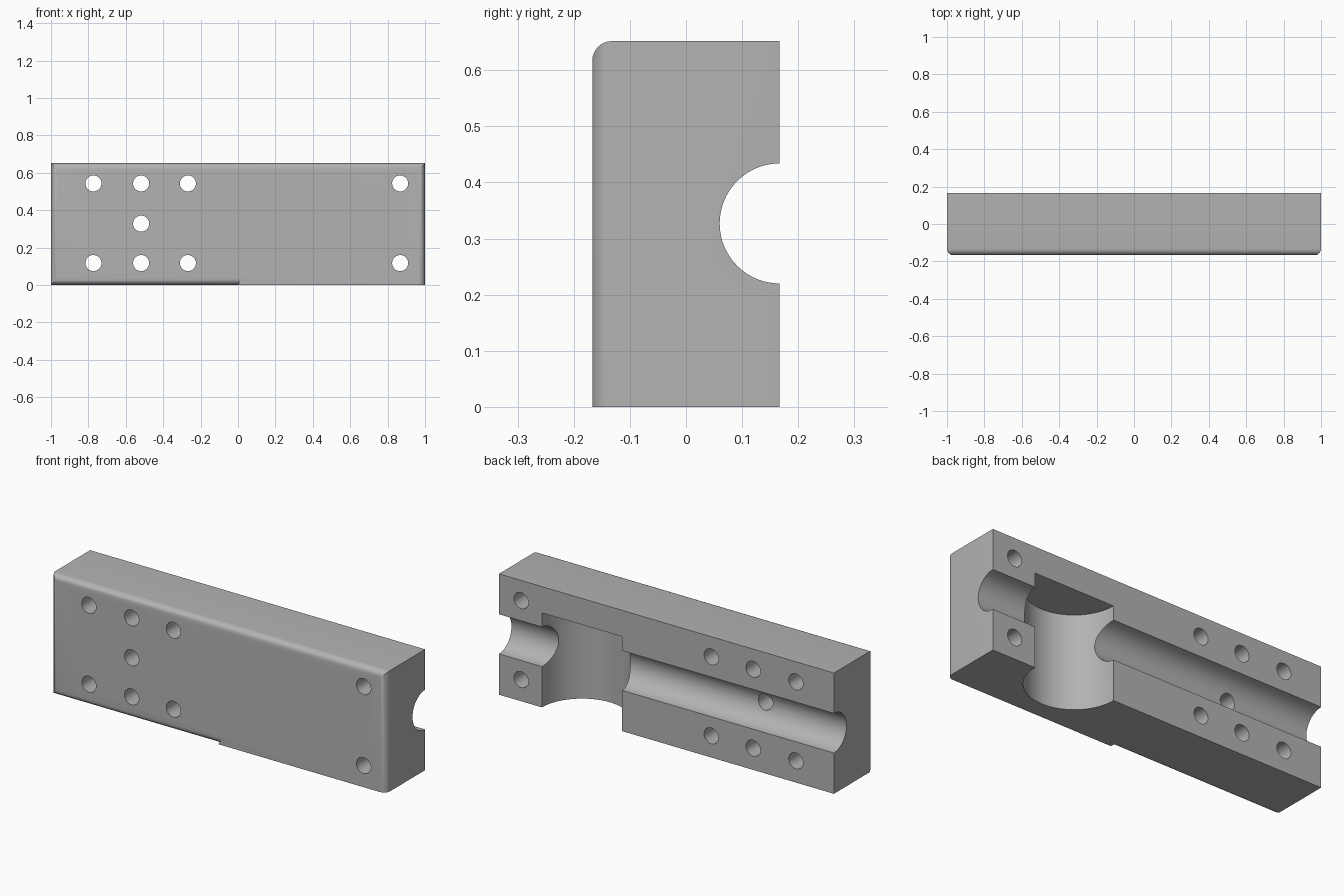
import bpy, bmesh
from math import pi, sin, cos, radians
from mathutils import Matrix, Vector

if "Cube" in bpy.data.objects:
    bpy.data.objects.remove(bpy.data.objects["Cube"], do_unlink=True)

HALF_Y, HEIGHT, FILLET = 0.167, 0.652, 0.035
CHANNEL_Z = 0.327

grey = bpy.data.materials.new("plain grey")
grey.use_nodes = True
grey.diffuse_color = (0.45, 0.45, 0.45, 1)
grey.node_tree.nodes["Principled BSDF"].inputs["Base Color"].default_value = (0.45, 0.45, 0.45, 1)


def to_object(bm, name):
    bmesh.ops.recalc_face_normals(bm, faces=bm.faces)
    mesh = bpy.data.meshes.new(name)
    bm.to_mesh(mesh)
    bm.free()
    mesh.materials.append(grey)
    obj = bpy.data.objects.new(name, mesh)
    bpy.context.collection.objects.link(obj)
    return obj


def cylinder(name, start, end, radius, sides):
    start, end = Vector(start), Vector(end)
    axis = end - start
    matrix = Matrix.Translation((start + end) / 2) @ axis.to_track_quat("Z", "Y").to_matrix().to_4x4()
    bm = bmesh.new()
    bmesh.ops.create_cone(bm, cap_ends=True, segments=sides, radius1=radius,
                          radius2=radius, depth=axis.length, matrix=matrix)
    return to_object(bm, name)


def cut(target, cutter):
    cutter.hide_render = True
    mod = target.modifiers.new("cut", "BOOLEAN")
    mod.operation, mod.solver, mod.object = "DIFFERENCE", "EXACT", cutter
    bpy.context.view_layer.objects.active = target
    bpy.ops.object.modifier_apply(modifier=mod.name)
    bpy.data.objects.remove(cutter, do_unlink=True)


# Block with rounded top and side edges on the front
bm = bmesh.new()
bmesh.ops.create_cube(bm, size=1, matrix=Matrix.Translation((0, 0, HEIGHT / 2))
                      @ Matrix.Diagonal((2, 2 * HALF_Y, HEIGHT, 1)))
front_edges = [e for e in bm.edges if all(v.co.y < 0 for v in e.verts)
               and any(v.co.z > 0.1 for v in e.verts)]
bmesh.ops.bevel(bm, geom=front_edges, offset=FILLET, segments=8, profile=0.5, affect="EDGES")
block = to_object(bm, "clamp_block")

# Rounded lower front edge, on one half only, with a slanted end
margin = 0.05
profile = [(-HALF_Y - margin, -margin), (-HALF_Y + FILLET, -margin)]
for i in range(9):
    a = pi / 2 * i / 8
    profile.append((-HALF_Y + FILLET * (1 - sin(a)), FILLET * (1 - cos(a))))
profile.append((-HALF_Y - margin, FILLET))
bm = bmesh.new()
face = bm.faces.new([bm.verts.new((-1.1, y, z)) for y, z in profile])
ext = bmesh.ops.extrude_face_region(bm, geom=[face])
for v in ext["geom"]:
    if isinstance(v, bmesh.types.BMVert):
        v.co.x = 0.6 * v.co.z
cut(block, to_object(bm, "lower_edge_cutter"))

# Long half-round channel and upright half-round pocket in the back
cut(block, cylinder("channel_cutter", (-1.1, HALF_Y, CHANNEL_Z), (1.1, HALF_Y, CHANNEL_Z), 0.107, 64))
cut(block, cylinder("pocket_cutter", (0.504, HALF_Y, -0.1), (0.504, HALF_Y, 0.51), 0.239, 96))

# Screw holes right through
holes = [(x, z) for x in (-0.773, -0.518, -0.268, 0.867) for z in (0.117, 0.543)]
holes.append((-0.518, 0.328))
for x, z in holes:
    cut(block, cylinder("hole_cutter", (x, -0.3, z), (x, 0.3, z), 0.043, 32))

# Smooth curves, sharp edges
bpy.ops.object.select_all(action="DESELECT")
block.select_set(True)
bpy.context.view_layer.objects.active = block
bpy.ops.object.shade_smooth_by_angle(angle=radians(30))
